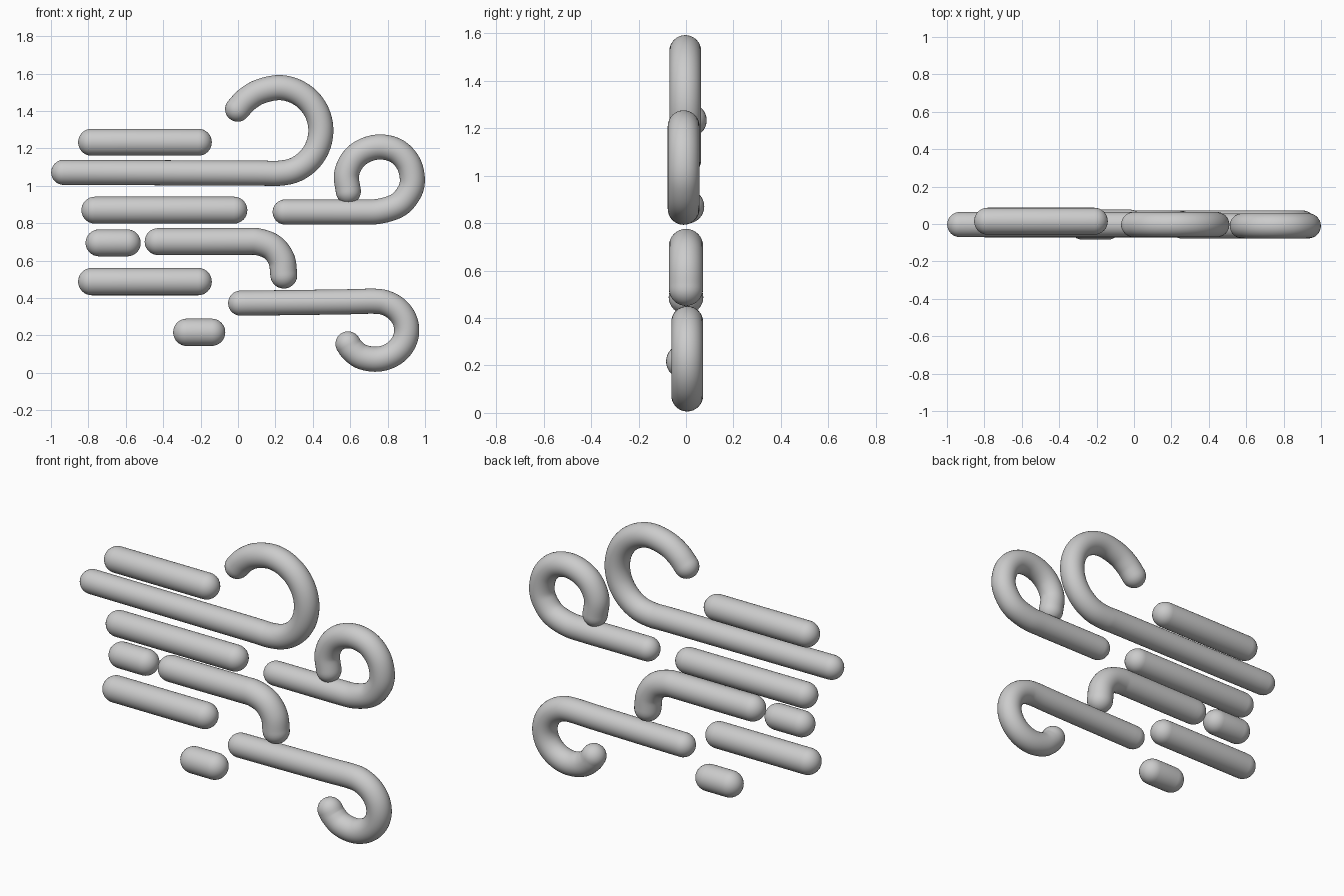
import bpy, bmesh, math
from mathutils import Vector

if "Cube" in bpy.data.objects:
    bpy.data.objects.remove(bpy.data.objects["Cube"])

SIDES = 32


def smooth_path(pts, steps=8):
    """Catmull-Rom curve through (x, z) points."""
    p = [Vector(q) for q in pts]
    p = [2 * p[0] - p[1]] + p + [2 * p[-1] - p[-2]]
    out = []
    for i in range(1, len(p) - 2):
        a, b, c, d = p[i - 1:i + 3]
        for k in range(steps):
            t = k / steps
            out.append(0.5 * (2 * b + (c - a) * t + (2 * a - 5 * b + 4 * c - d) * t * t
                              + (3 * b - a - 3 * c + d) * t ** 3))
    out.append(p[-2])
    return out


def tube(name, path, r, y=0.0):
    """Round tube along an x-z path with hemispherical ends."""
    n = len(path)
    tang = [(path[min(i + 1, n - 1)] - path[max(i - 1, 0)]).normalized() for i in range(n)]
    angles = [math.pi / 2 * k / 8 for k in range(8)]
    rings = [(path[0] - tang[0] * r * math.sin(a), tang[0], r * math.cos(a)) for a in reversed(angles)]
    rings += [(path[i], tang[i], r) for i in range(1, n - 1)]
    rings += [(path[-1] + tang[-1] * r * math.sin(a), tang[-1], r * math.cos(a)) for a in angles]
    bm = bmesh.new()
    loops = []
    for c, t, rad in rings:
        loop = []
        for k in range(SIDES):
            a = 2 * math.pi * k / SIDES
            u = rad * math.cos(a)
            loop.append(bm.verts.new((c.x - t.y * u, y + rad * math.sin(a), c.y + t.x * u)))
        loops.append(loop)
    for l0, l1 in zip(loops, loops[1:]):
        for k in range(SIDES):
            j = (k + 1) % SIDES
            bm.faces.new((l0[k], l0[j], l1[j], l1[k]))
    for loop, end, t, s in ((loops[0], path[0], tang[0], -r), (loops[-1], path[-1], tang[-1], r)):
        tip = end + t * s
        v = bm.verts.new((tip.x, y, tip.y))
        for k in range(SIDES):
            bm.faces.new((loop[k], loop[(k + 1) % SIDES], v))
    bmesh.ops.recalc_face_normals(bm, faces=bm.faces)
    for f in bm.faces:
        f.smooth = True
    me = bpy.data.meshes.new(name)
    bm.to_mesh(me)
    bm.free()
    bpy.context.collection.objects.link(bpy.data.objects.new(name, me))


def arc(cx, cz, rx, rz, a0, a1, n=9):
    """Points on an ellipse, angles in degrees."""
    angs = [math.radians(a0 + (a1 - a0) * i / (n - 1)) for i in range(n)]
    return [(cx + rx * math.cos(a), cz + rz * math.sin(a)) for a in angs]


# Straight streaks: name, left x, right x, z, radius, y
for name, x0, x1, z, r, y in (
        ("upper_streak", -0.855, -0.14, 1.233, 0.072, 0.015),
        ("middle_streak", -0.837, 0.05, 0.87, 0.072, 0.005),
        ("short_streak", -0.815, -0.52, 0.695, 0.072, 0.0),
        ("lower_streak", -0.855, -0.14, 0.488, 0.073, 0.0),
        ("tiny_streak", -0.347, -0.068, 0.217, 0.073, -0.011)):
    tube(name, [Vector((x0 + r, z)), Vector(((x0 + x1) / 2, z)), Vector((x1 - r, z))], r, y)

# Large upper gust curling up and back
tube("upper_gust", smooth_path(
    [(-0.932, 1.072), (-0.4, 1.07), (0.1, 1.068)] + arc(0.215, 1.296, 0.228, 0.229, -90, 90)
    + [(0.115, 1.503), (0.045, 1.46), (-0.002, 1.41)]), 0.067, -0.003)

# Right gust with a loop coming back to its own stem
tube("right_gust", smooth_path(
    [(0.252, 0.86), (0.45, 0.86), (0.65, 0.86), (0.76, 0.865), (0.86, 0.9), (0.918, 0.97),
     (0.932, 1.04), (0.91, 1.122), (0.85, 1.185), (0.765, 1.208), (0.68, 1.19), (0.615, 1.14),
     (0.58, 1.06), (0.59, 0.97)]), 0.067, -0.01)

# Bent gust turning down
tube("bent_gust", smooth_path(
    [(-0.427, 0.702), (-0.2, 0.702), (0.03, 0.703), (0.11, 0.7), (0.185, 0.67),
     (0.233, 0.605), (0.245, 0.523)]), 0.072)

# Lower gust curling under
tube("lower_gust", smooth_path(
    [(0.014, 0.373), (0.3, 0.376), (0.58, 0.38)] + arc(0.732, 0.228, 0.17, 0.155, 90, -90)
    + [(0.66, 0.087), (0.612, 0.122), (0.588, 0.155)]), 0.067, 0.005)
